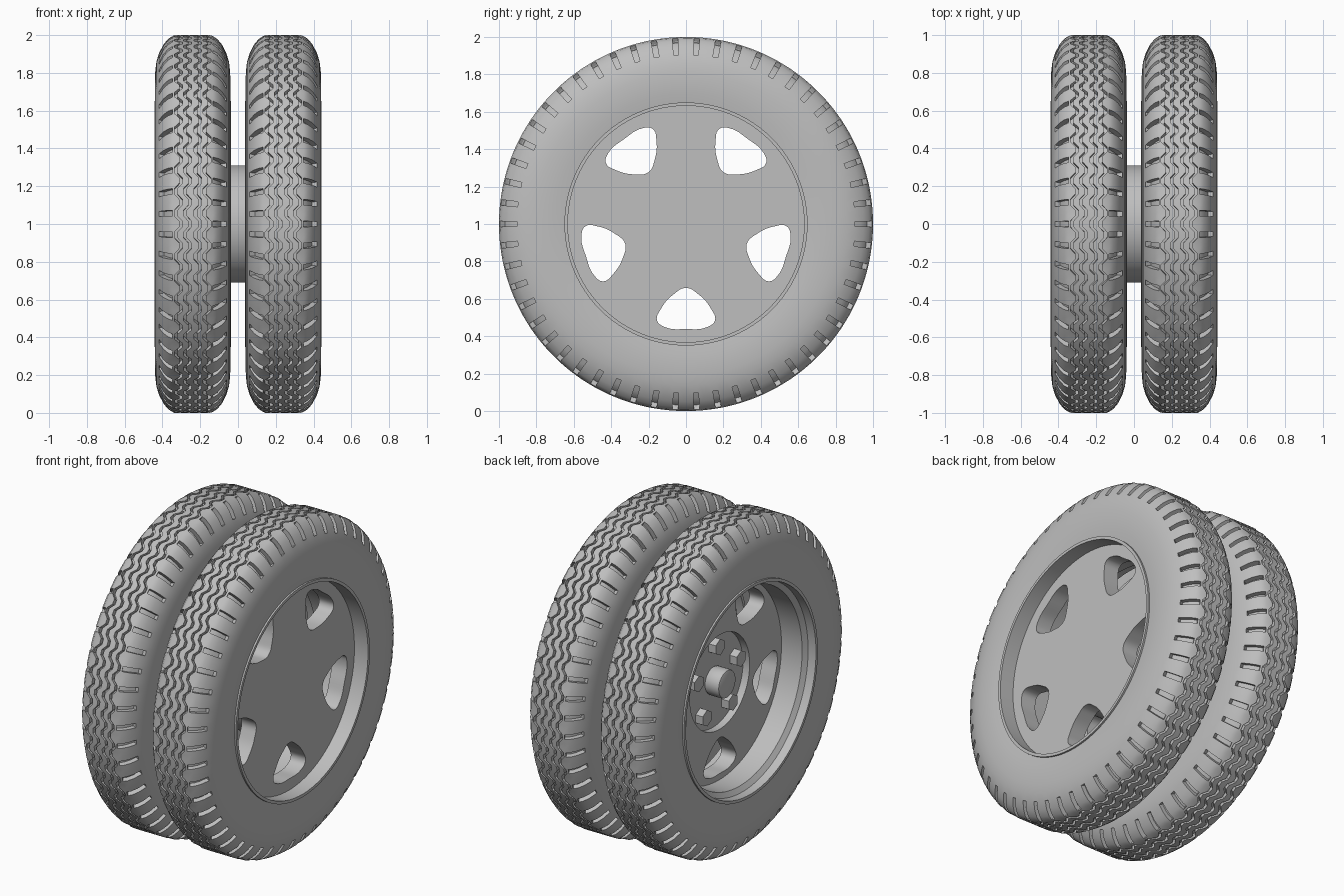
import bpy, bmesh, math
from mathutils import Matrix, Vector

if "Cube" in bpy.data.objects:
    bpy.data.objects.remove(bpy.data.objects["Cube"])

grey = bpy.data.materials.new("plain_grey")
grey.use_nodes = True
tone = (0.52, 0.52, 0.52, 1)
grey.diffuse_color = tone
grey.node_tree.nodes["Principled BSDF"].inputs["Base Color"].default_value = tone

# Parts are made around local z, then turned so that local z becomes world x
TURN = Matrix(((0, 0, 1, 0), (1, 0, 0, 0), (0, 1, 0, 0), (0, 0, 0, 1)))
HALF_GAP = 0.24


def place(obj, x):
    obj.matrix_world = Matrix.Translation((x, 0, 1)) @ TURN


def finish(obj, x):
    place(obj, x)
    obj.data.materials.clear()
    obj.data.materials.append(grey)
    bpy.ops.object.select_all(action='DESELECT')
    obj.select_set(True)
    bpy.context.view_layer.objects.active = obj
    bpy.ops.object.shade_smooth_by_angle(angle=math.radians(32))


def mesh_object(name, bm, x):
    bmesh.ops.recalc_face_normals(bm, faces=bm.faces)
    mesh = bpy.data.meshes.new(name)
    bm.to_mesh(mesh)
    bm.free()
    obj = bpy.data.objects.new(name, mesh)
    bpy.context.collection.objects.link(obj)
    finish(obj, x)
    return obj


def lathe(bm, rings, closed):
    """Join rings of points into a wheel; returns faces[step][row]."""
    rows = [[bm.verts.new(p) for p in ring] for ring in rings]
    count = len(rows[0])
    last = count if closed else count - 1
    faces = []
    for i, a in enumerate(rows):
        b = rows[(i + 1) % len(rows)]
        faces.append([bm.faces.new((a[j], a[(j + 1) % count], b[(j + 1) % count], b[j]))
                      for j in range(last)])
    return faces


def polar(r, angle, a):
    return Vector((r * math.cos(angle), r * math.sin(angle), a))


# Tyre: zigzag grooves around the tread, staggered bars cut in both shoulders
def tyre(name, x):
    side = [(0.19, 0.64), (0.198, 0.70), (0.2, 0.76), (0.198, 0.81), (0.192, 0.86),
            (0.178, 0.905), (0.155, 0.95), (0.13, 0.98), (0.108, 0.994)]
    depth, half, zig, blocks, w = 0.025, 0.008, 0.013, 54, 0.015
    profile = [(a, r, 0) for a, r in side]
    for c in (0.076, 0.027, -0.027, -0.076):
        for s, d in ((half, 0), (half, depth), (-half, depth), (-half, 0)):
            profile.append((c + s, 1 - d, zig))
    profile += [(-a, r, 0) for a, r in reversed(side)]
    period = 2 * math.pi / blocks
    steps = ((-w, 1), (w, 1), (period / 2 - w, -1), (period / 2 + w, -1))
    rings = [[polar(r, k * period + t, a + sign * z) for a, r, z in profile]
             for k in range(blocks) for t, sign in steps]
    bm = bmesh.new()
    faces = lathe(bm, rings, False)
    n = len(profile) - 1
    first, last = 5, len(side) - 1
    cut = []
    for i, strip in enumerate(faces):
        if i % 4 == 0:
            cut += strip[first:last]
        elif i % 4 == 2:
            cut += strip[n - last:n - first]
    # sink the shoulder bars toward the middle of the tyre wall
    new = bmesh.ops.extrude_face_region(bm, geom=cut)["geom"]
    for v in [g for g in new if isinstance(g, bmesh.types.BMVert)]:
        core = Vector((v.co.x, v.co.y, 0)).normalized() * 0.82
        v.co += (core - v.co).normalized() * 0.03
    bmesh.ops.delete(bm, geom=[f for f in cut if f.is_valid], context='FACES')
    return mesh_object(name, bm, x)


# Rim: flanged lips with a drop in the barrel
def rim(name, x):
    profile = [(0.202, 0.65), (0.202, 0.632), (0.105, 0.632), (0.09, 0.6), (-0.13, 0.6),
               (-0.15, 0.63), (-0.202, 0.632), (-0.202, 0.65)]
    bm = bmesh.new()
    lathe(bm, [[polar(r, math.tau * k / 96, a) for a, r in profile] for k in range(96)], True)
    return mesh_object(name, bm, x)


# Disc layer: flat plate with five rounded windows, optionally a hub opening
def disc(name, x, low, high, hub_opening):
    curve = bpy.data.curves.new(name, 'CURVE')
    curve.dimensions = '2D'
    curve.fill_mode = 'BOTH'
    curve.extrude = (high - low) / 2

    def circle(radius):
        s = curve.splines.new('POLY')
        s.points.add(95)
        for k, p in enumerate(s.points):
            p.co = (*polar(radius, math.tau * k / 96, 0), 1)
        s.use_cyclic_u = True

    circle(0.62 if hub_opening else 0.634)
    if hub_opening:
        circle(0.29)
    right = [(0.065, 0.375), (0.135, 0.455), (0.155, 0.515), (0.115, 0.55)]
    shape = [(0, 0.342)] + right + [(0, 0.562)] + [(-t, r) for t, r in reversed(right)]
    for k in range(5):
        turn = Matrix.Rotation(math.radians(270 + 72 * k), 3, 'Z')
        s = curve.splines.new('BEZIER')
        s.bezier_points.add(len(shape) - 1)
        s.resolution_u = 6
        s.use_cyclic_u = True
        for p, (t, r) in zip(s.bezier_points, shape):
            p.co = turn @ Vector((r, t, 0))
            p.handle_left_type = p.handle_right_type = 'AUTO'
    obj = bpy.data.objects.new(name, curve)
    bpy.context.collection.objects.link(obj)
    bpy.ops.object.select_all(action='DESELECT')
    obj.select_set(True)
    bpy.context.view_layer.objects.active = obj
    bpy.ops.object.convert(target='MESH')
    obj = bpy.context.view_layer.objects.active
    finish(obj, x + (low + high) / 2)
    return obj


def cylinder(name, radius, sides, x0, x1, u=0, v=0, bevel=0):
    bm = bmesh.new()
    bmesh.ops.create_cone(bm, cap_ends=True, segments=sides, radius1=radius, radius2=radius,
                          depth=abs(x1 - x0), matrix=Matrix.Translation((u, v, 0)))
    if bevel:
        rim_edges = [e for e in bm.edges if abs(e.verts[0].co.z - e.verts[1].co.z) < 1e-5]
        bmesh.ops.bevel(bm, geom=rim_edges, offset=bevel, segments=2, affect='EDGES', profile=0.5)
    return mesh_object(name, bm, (x0 + x1) / 2)


for label, x in (("left", HALF_GAP), ("right", -HALF_GAP)):
    tyre(label + "_tyre", x)
    rim(label + "_rim", x)
    disc(label + "_disc_face", x, 0.055, 0.11, False)
    disc(label + "_disc_back", x, 0.01, 0.055, True)

# Hub between the wheels, with cap and nuts in the recess of the right wheel
cylinder("hub_spacer", 0.31, 96, -0.15, 0.27)
seat = -HALF_GAP + 0.057
cylinder("hub_cap", 0.085, 48, seat, seat - 0.1, bevel=0.012)
for k in range(5):
    spot = polar(0.215, math.radians(90 + 72 * k), 0)
    cylinder("wheel_nut_%d" % (k + 1), 0.05, 6, seat, seat - 0.05, spot.x, spot.y)
